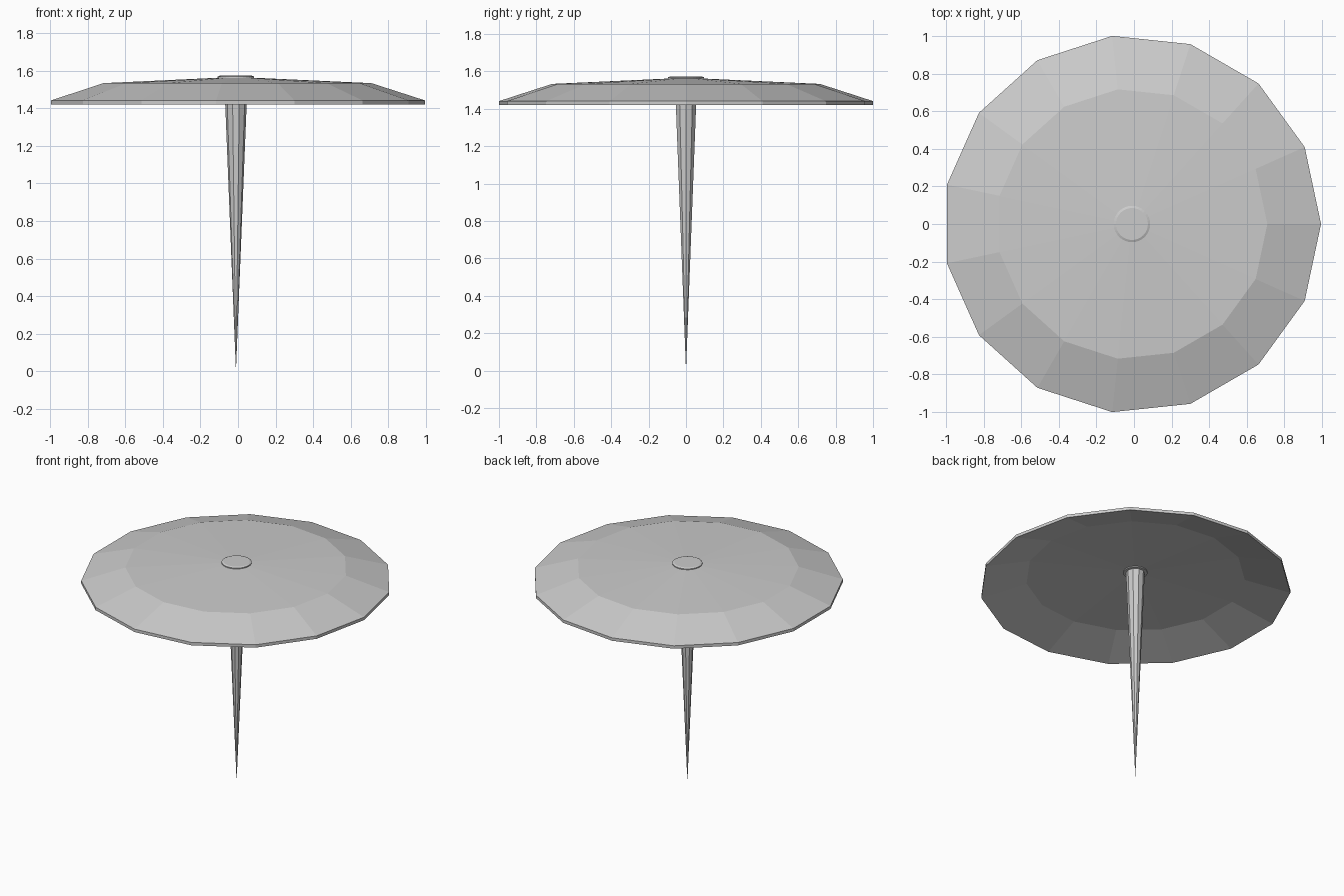
import bpy, bmesh, math

if "Cube" in bpy.data.objects:
    bpy.data.objects.remove(bpy.data.objects["Cube"])

CX = -0.011  # odd-sided disc: centre sits slightly off its bounding box centre


def lathe(name, profile, sides, phase=0.0):
    """Revolve (radius, z) points around the z axis; radius 0 makes a pole."""
    bm = bmesh.new()
    rings = []
    for r, z in profile:
        if r == 0:
            rings.append([bm.verts.new((CX, 0, z))] * sides)
        else:
            rings.append([bm.verts.new((CX + r * math.cos(phase + 2 * math.pi * i / sides),
                                        r * math.sin(phase + 2 * math.pi * i / sides), z))
                          for i in range(sides)])
    for a, b in zip(rings, rings[1:]):
        for i in range(sides):
            j = (i + 1) % sides
            quad = list(dict.fromkeys((a[i], a[j], b[j], b[i])))
            bm.faces.new(quad)
    bmesh.ops.recalc_face_normals(bm, faces=bm.faces)
    me = bpy.data.meshes.new(name)
    bm.to_mesh(me)
    bm.free()
    ob = bpy.data.objects.new(name, me)
    bpy.context.collection.objects.link(ob)
    return ob


# Fifteen-sided shallow domed shell, hollow underneath
lathe("dished_head", [(0, 1.538), (0.71, 1.505), (1.0055, 1.42), (1.0055, 1.441),
                      (0.72, 1.533), (0, 1.566)], 15)

# Small round cap on top
lathe("top_cap", [(0, 1.55), (0.097, 1.55), (0.097, 1.568), (0.085, 1.573), (0, 1.573)], 32)

# Collar where the spike meets the underside
lathe("collar", [(0, 1.527), (0.078, 1.527), (0.078, 1.55), (0, 1.55)], 32)

# Tapered spike standing on its point
lathe("spike", [(0, 0), (0.062, 1.545), (0, 1.545)], 10)
